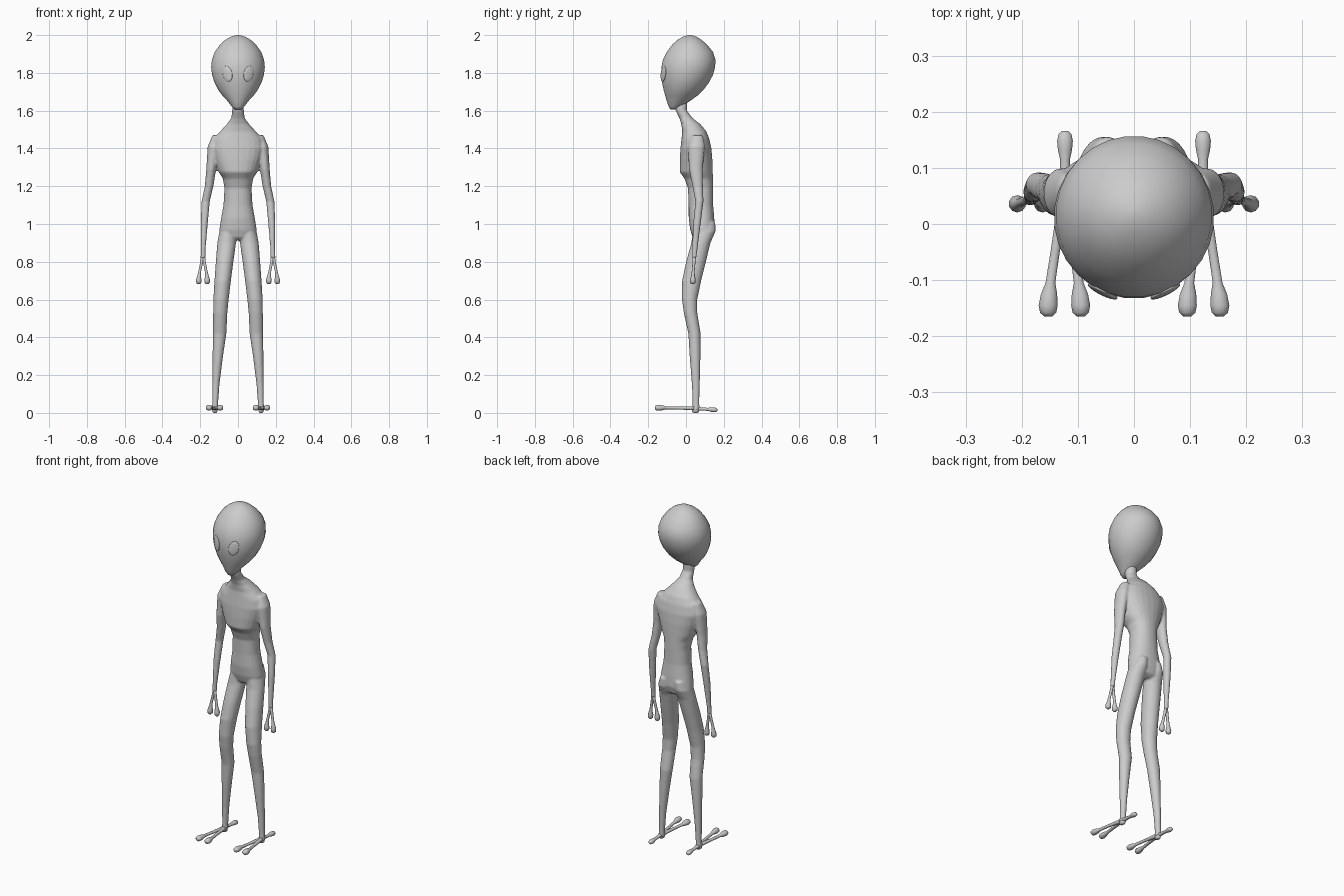
import bpy, bmesh, math
from mathutils import Vector, Matrix


def loft(bm, sections, axis='Z', sides=16, flip=1, power=1.0):
    """Skin oval sections (x, y, z, r1, r2) stacked along an axis."""
    rings = []
    for x, y, z, r1, r2 in sections:
        ring = []
        for i in range(sides):
            a = 2 * math.pi * (i + 0.5) / sides
            c, s = math.cos(a), math.sin(a)
            u = r1 * math.copysign(abs(c) ** power, c)
            v = r2 * math.copysign(abs(s) ** power, s)
            p = (x + u, y + v, z) if axis == 'Z' else (x + u, y, z + v)
            ring.append(bm.verts.new((p[0] * flip, p[1], p[2])))
        rings.append(ring)
    for a, b in zip(rings, rings[1:]):
        for i in range(sides):
            j = (i + 1) % sides
            bm.faces.new((a[i], a[j], b[j], b[i]))
    bm.faces.new(rings[0])
    bm.faces.new(rings[-1])


def finish(bm, name):
    bmesh.ops.recalc_face_normals(bm, faces=bm.faces[:])
    me = bpy.data.meshes.new(name)
    bm.to_mesh(me)
    bm.free()
    for p in me.polygons:
        p.use_smooth = True
    ob = bpy.data.objects.new(name, me)
    bpy.context.collection.objects.link(ob)
    return ob


def spans(rows):
    """Rows (z, half width, front y, back y) to centred sections."""
    return [(0, (f + b) / 2, z, w, (b - f) / 2) for z, w, f, b in rows]


# Torso and neck
torso = spans([
    (1.66, .028, -.065, .005), (1.60, .031, -.055, .005), (1.56, .036, -.035, .035),
    (1.53, .058, -.025, .075), (1.49, .095, -.02, .108), (1.45, .13, -.024, .124),
    (1.40, .142, -.03, .135), (1.34, .125, -.033, .14), (1.275, .103, -.033, .142),
    (1.24, .08, -.008, .143), (1.19, .072, .01, .144), (1.10, .077, .014, .144),
    (1.03, .09, .014, .15), (.97, .099, .022, .152), (.93, .085, .035, .14),
    (.915, .05, .05, .12)])

# Limbs, right-hand side
arm = [(.115, .06, 1.47, .02, .03), (.130, .055, 1.41, .031, .045),
       (.142, .052, 1.29, .026, .037), (.153, .062, 1.20, .023, .028),
       (.171, .071, 1.12, .022, .022), (.179, .058, 1.0, .019, .02),
       (.184, .046, .86, .012, .014), (.185, .044, .82, .014, .011)]
leg = [(.046, .10, 1.01, .035, .056), (.053, .096, .96, .046, .061),
       (.060, .079, .90, .050, .051), (.071, .053, .80, .047, .053),
       (.081, .030, .70, .044, .051), (.090, .019, .60, .041, .041),
       (.094, .024, .53, .038, .036), (.097, .045, .42, .036, .033),
       (.107, .048, .30, .028, .029), (.117, .052, .15, .019, .021),
       (.121, .053, .05, .016, .018), (.122, .053, .015, .017, .02)]

# Fused body
bm = bmesh.new()
loft(bm, torso, sides=24, power=.9)
for side in (1, -1):
    loft(bm, arm, flip=side)
    loft(bm, leg, flip=side)
body = finish(bm, "body")
rm = body.modifiers.new("fuse", 'REMESH')
rm.mode = 'VOXEL'
rm.voxel_size = .006
rm.use_smooth_shade = True
sm = body.modifiers.new("soften", 'SMOOTH')
sm.factor = .5
sm.iterations = 4

# Head
bm = bmesh.new()
loft(bm, spans([
    (1.607, .018, -.083, -.05), (1.622, .034, -.092, -.025), (1.65, .055, -.102, .02),
    (1.68, .083, -.111, .062), (1.71, .106, -.119, .093), (1.75, .126, -.128, .123),
    (1.79, .138, -.133, .144), (1.83, .143, -.131, .155), (1.87, .139, -.123, .157),
    (1.91, .124, -.103, .144), (1.95, .096, -.073, .112), (1.975, .068, -.045, .083),
    (1.992, .037, -.015, .055), (2.0, .008, .01, .028)]), sides=28)
head = finish(bm, "head")

# Eyes, seated on the face and tilted outward at the top
bpy.context.view_layer.update()
for side in (1, -1):
    hit, loc, nor, _ = head.ray_cast(Vector((.056 * side, -1, 1.795)), Vector((0, 1, 0)))
    up = Vector((.32 * side, 0, 1))
    up = (up - nor * up.dot(nor)).normalized()
    across = up.cross(nor)
    rot = Matrix((across, up, nor)).transposed().to_4x4()
    bm = bmesh.new()
    bmesh.ops.create_uvsphere(bm, u_segments=20, v_segments=12, radius=1)
    bm.transform(Matrix.Translation(loc) @ rot @ Matrix.Diagonal((.028, .043, .007, 1)))
    finish(bm, "eye_right" if side > 0 else "eye_left")

# Fingers with rounded tips
bm = bmesh.new()
for side in (1, -1):
    for tip in (.163, .208):
        path = [(0, .846, .009), (.3, .80, .008), (.75, .75, .0075), (.92, .725, .010),
                (1, .705, .0155), (1, .69, .0145), (1, .682, .007)]
        loft(bm, [(.185 + (tip - .185) * t, .045 - .009 * t, z, r, r)
                  for t, z, r in path], sides=10, flip=side)
finish(bm, "fingers")

# Toes and heel spurs with rounded tips
bm = bmesh.new()
for side in (1, -1):
    for tip in (.095, .153):
        path = [(0, .065, .013), (.2, .02, .011), (.6, -.05, .0085), (.87, -.105, .009),
                (.95, -.125, .015), (1, -.145, .0175), (1, -.158, .015), (1, -.165, .007)]
        loft(bm, [(.122 + (tip - .122) * t, y, .024 + .003 * t, r, r * .9)
                  for t, y, r in path], axis='Y', sides=12, flip=side)
    spur = [(.04, .015), (.075, .010), (.115, .009), (.132, .013), (.148, .0145),
            (.16, .012), (.166, .006)]
    loft(bm, [(.123, y, .024 - (y - .04) * .07, r, r * .9) for y, r in spur],
         axis='Y', sides=12, flip=side)
    # Sole under each ankle
    loft(bm, [(.122, .05, .004, .012, .018), (.122, .05, 0, .006, .01)][::-1]
         + [(.122, .052, .03, .016, .02)], flip=side)
finish(bm, "feet")
